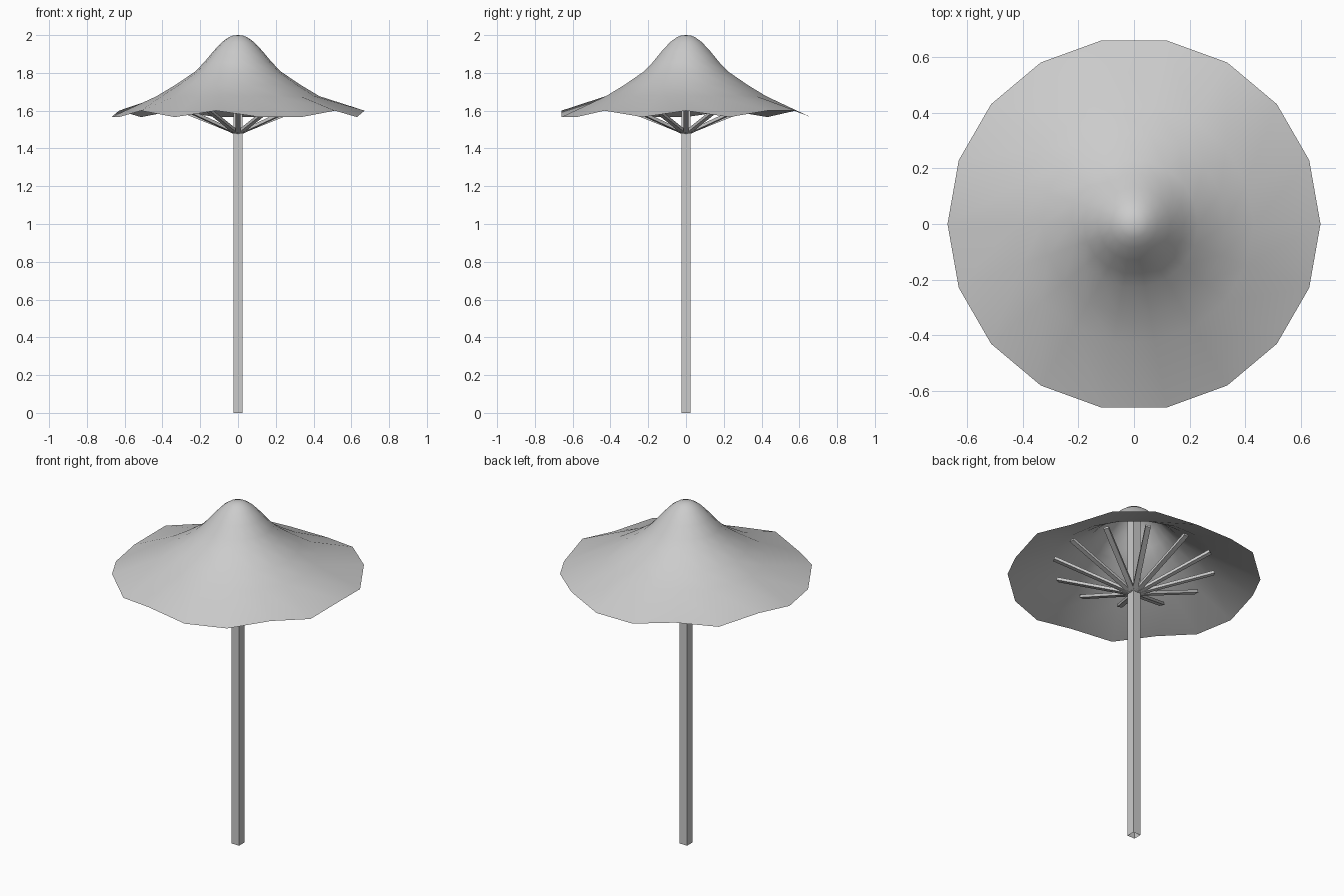
import bpy, bmesh, math
from mathutils import Matrix, Vector

cube = bpy.data.objects.get("Cube")
if cube:
    bpy.data.objects.remove(cube, do_unlink=True)

grey = bpy.data.materials.new("light_grey")
grey.use_nodes = True
grey.diffuse_color = (0.6, 0.6, 0.6, 1)
grey.node_tree.nodes["Principled BSDF"].inputs["Base Color"].default_value = (0.6, 0.6, 0.6, 1)


def make_object(name, bm, smooth=False):
    mesh = bpy.data.meshes.new(name)
    bm.to_mesh(mesh)
    bm.free()
    mesh.materials.append(grey)
    for p in mesh.polygons:
        p.use_smooth = smooth
    obj = bpy.data.objects.new(name, mesh)
    bpy.context.collection.objects.link(obj)
    return obj


# Canopy: a flared single sheet with a wavy rim (H = raised, L = drooping corner)
SIDES = 18
RIM = "HLHHLLHLHLLHLHLLHL"
PROFILE = [(0.025, 1.998), (0.05, 1.988), (0.085, 1.963), (0.13, 1.915),
           (0.18, 1.855), (0.23, 1.805), (0.33, 1.737), (0.43, 1.677)]
bm = bmesh.new()
apex = bm.verts.new((0, 0, 2))
rings = []
for r, z in PROFILE + [(0.67, None)]:
    ring = []
    for i in range(SIDES):
        a = math.tau * i / SIDES
        height = z if z else (1.6 if RIM[i] == "H" else 1.566)
        ring.append(bm.verts.new((r * math.cos(a), r * math.sin(a), height)))
    rings.append(ring)
for i in range(SIDES):
    j = (i + 1) % SIDES
    bm.faces.new((apex, rings[0][i], rings[0][j]))
    for inner, outer in zip(rings, rings[1:]):
        bm.faces.new((inner[i], outer[i], outer[j], inner[j]))
make_object("canopy", bm, smooth=True)

# Pole: square tube, open at the bottom
bm = bmesh.new()
bmesh.ops.create_cube(bm, size=1, matrix=Matrix.Translation((0, 0, 0.975)) @ Matrix.Diagonal((0.048, 0.048, 1.95, 1)))
bottom = [f for f in bm.faces if f.normal.z < -0.5]
bmesh.ops.delete(bm, geom=bottom, context="FACES_ONLY")
make_object("pole", bm)

# Ribs: twelve flat struts fanning from the pole up to the canopy
start, end = Vector((0.012, 0, 1.483)), Vector((0.43, 0, 1.65))
span = end - start
tilt = Matrix.Rotation(-math.atan2(span.z, span.x), 4, "Y")
bm = bmesh.new()
for i in range(12):
    spin = Matrix.Rotation(math.tau * i / 12, 4, "Z")
    place = spin @ Matrix.Translation((start + end) / 2) @ tilt
    bmesh.ops.create_cube(bm, size=1, matrix=place @ Matrix.Diagonal((span.length, 0.028, 0.016, 1)))
make_object("ribs", bm)
